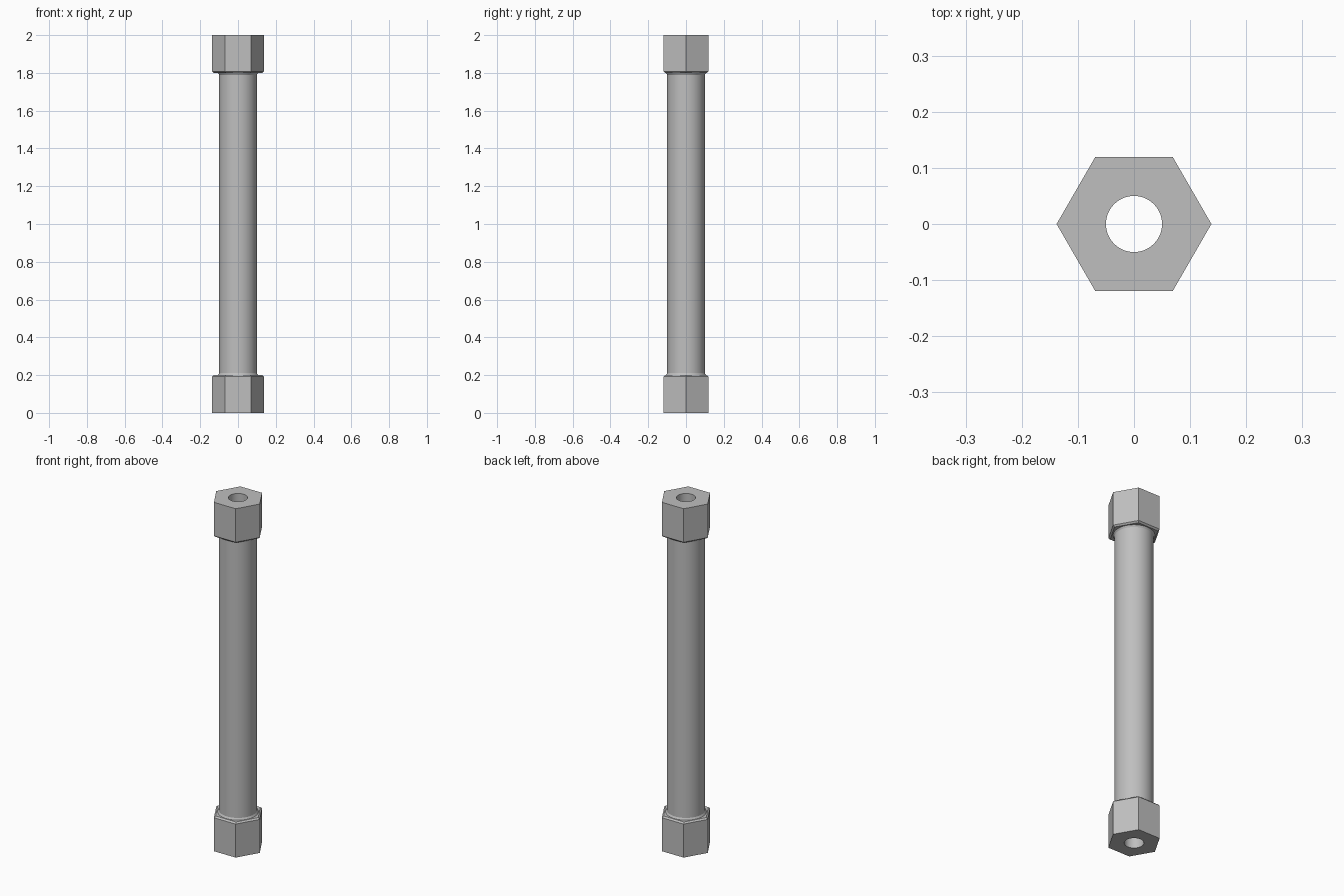
import bpy, bmesh, math

cube = bpy.data.objects.get("Cube")
if cube:
    bpy.data.objects.remove(cube, do_unlink=True)

SEGMENTS = 48
HEIGHT = 2.0
HEX_R = 0.138      # across the corners, halved
PIPE_R = 0.1
BORE_R = 0.05
NUT_H = 0.2

steel = bpy.data.materials.new("steel_grey")
steel.use_nodes = True
GREY = (0.52, 0.52, 0.52, 1)
steel.diffuse_color = GREY
steel.node_tree.nodes["Principled BSDF"].inputs["Base Color"].default_value = GREY


def ring(bm, radius, z, hexagonal):
    """One loop of vertices, round or six sided, with corners on the x axis."""
    verts = []
    for i in range(SEGMENTS):
        a = 2 * math.pi * i / SEGMENTS
        r = radius
        if hexagonal:
            off = a % (math.pi / 3) - math.pi / 6
            r *= math.cos(math.pi / 6) / math.cos(off)
        verts.append(bm.verts.new((r * math.cos(a), r * math.sin(a), z)))
    return verts


def loft(name, sections):
    """Closed hollow body skinned through a cyclic list of loops."""
    bm = bmesh.new()
    loops = [ring(bm, *s) for s in sections]
    for k, low in enumerate(loops):
        high = loops[(k + 1) % len(loops)]
        for i in range(SEGMENTS):
            j = (i + 1) % SEGMENTS
            bm.faces.new((low[i], low[j], high[j], high[i]))
    bmesh.ops.recalc_face_normals(bm, faces=bm.faces)
    mesh = bpy.data.meshes.new(name)
    bm.to_mesh(mesh)
    bm.free()
    mesh.materials.append(steel)
    obj = bpy.data.objects.new(name, mesh)
    bpy.context.collection.objects.link(obj)
    bpy.ops.object.select_all(action='DESELECT')
    obj.select_set(True)
    bpy.context.view_layer.objects.active = obj
    bpy.ops.object.shade_smooth_by_angle(angle=math.radians(25))
    return obj


# Hexagonal end nuts: bevelled inner rim, then a short collar onto the pipe
nut = [
    (BORE_R, 0, False),
    (HEX_R, 0, True),
    (HEX_R, NUT_H - 0.008, True),
    (HEX_R * 0.93, NUT_H, True),
    (PIPE_R + 0.006, NUT_H, False),
    (PIPE_R, NUT_H + 0.01, False),
    (BORE_R, NUT_H + 0.01, False),
]
loft("bottom_hex_nut", nut)
loft("top_hex_nut", [(r, HEIGHT - z, h) for r, z, h in nut])

# Round pipe between the nuts
start, end = NUT_H + 0.01, HEIGHT - NUT_H - 0.01
loft("pipe", [(BORE_R, start, False), (PIPE_R, start, False),
              (PIPE_R, end, False), (BORE_R, end, False)])
